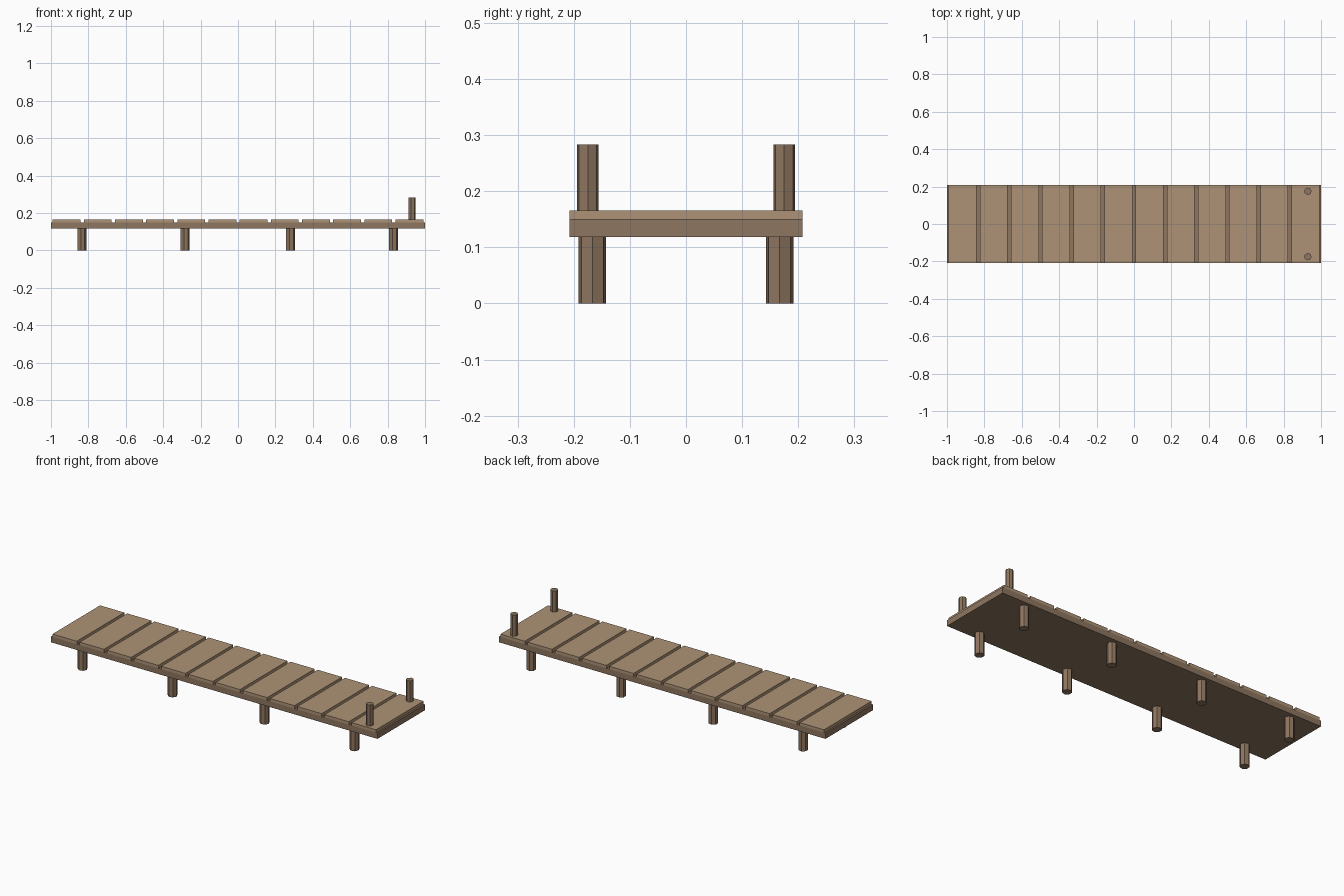
import bpy
import bmesh
from math import pi
from mathutils import Matrix

if "Cube" in bpy.data.objects:
    bpy.data.objects.remove(bpy.data.objects["Cube"])


def material(name, color):
    m = bpy.data.materials.new(name)
    m.diffuse_color = color
    m.use_nodes = True
    m.node_tree.nodes["Principled BSDF"].inputs["Base Color"].default_value = m.diffuse_color
    return m


PLANK = material("light_wood", (0.42, 0.29, 0.18, 1))
FRAME = material("dark_wood", (0.27, 0.18, 0.115, 1))


def finish(name, bm, mat):
    mesh = bpy.data.meshes.new(name)
    bm.to_mesh(mesh)
    bm.free()
    mesh.materials.append(mat)
    obj = bpy.data.objects.new(name, mesh)
    bpy.context.collection.objects.link(obj)


def box(name, x0, x1, half_y, z0, z1, mat):
    bm = bmesh.new()
    place = Matrix.Translation(((x0 + x1) / 2, 0, (z0 + z1) / 2))
    size = Matrix.Diagonal((x1 - x0, 2 * half_y, z1 - z0, 1))
    bmesh.ops.create_cube(bm, size=1, matrix=place @ size)
    finish(name, bm, mat)


def post(name, x, y, r, z0, z1):
    # seven-sided post with one corner facing +x
    bm = bmesh.new()
    place = Matrix.Translation((x, y, (z0 + z1) / 2)) @ Matrix.Rotation(-pi / 2, 4, 'Z')
    bmesh.ops.create_cone(bm, cap_ends=True, segments=7, radius1=r, radius2=r,
                          depth=z1 - z0, matrix=place)
    finish(name, bm, FRAME)


# Solid deck slab
box("deck_base", -1, 1, 0.208, 0.118, 0.15, FRAME)

# Cross planks with narrow gaps
COUNT, GAP = 12, 0.018
pitch = 2 / COUNT
for i in range(COUNT):
    x = -1 + i * pitch
    box(f"plank_{i + 1}", x + GAP / 2, x + pitch - GAP / 2, 0.208, 0.149, 0.166, PLANK)

# Support legs below and mooring posts at the far end
for side, label in ((-1, "front"), (1, "back")):
    for i, x in enumerate((-0.835, -0.284, 0.28, 0.831)):
        post(f"{label}_leg_{i + 1}", x, side * 0.167, 0.025, 0, 0.125)
    post(f"{label}_mooring_post", 0.93, side * 0.175, 0.02, 0.15, 0.283)
